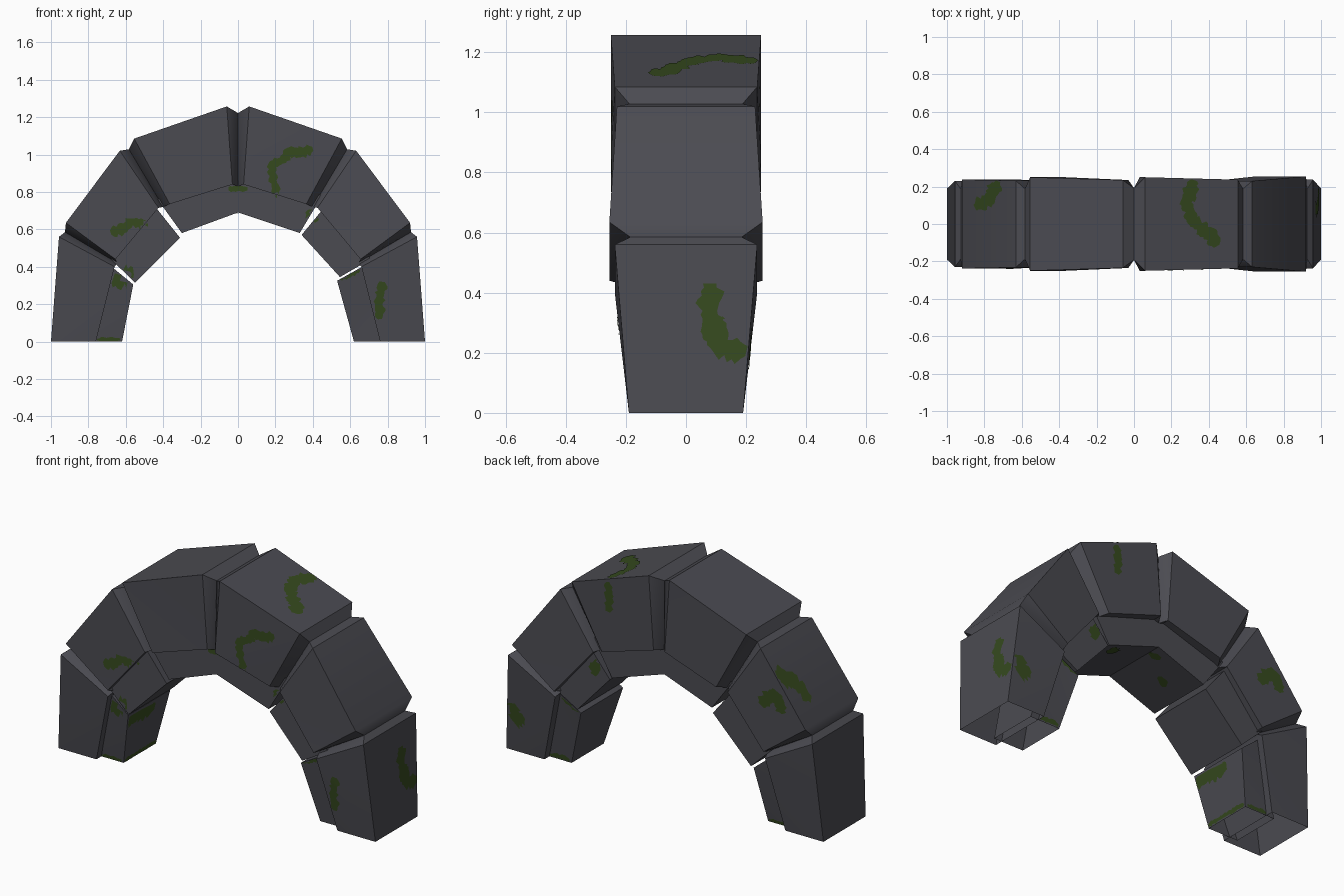
import bpy, bmesh, math, random
from mathutils import Vector
from mathutils.bvhtree import BVHTree

if "Cube" in bpy.data.objects:
    bpy.data.objects.remove(bpy.data.objects["Cube"])

random.seed(4)


def material(name, col):
    m = bpy.data.materials.new(name)
    m.diffuse_color = (*col, 1)
    m.use_nodes = True
    m.node_tree.nodes["Principled BSDF"].inputs["Base Color"].default_value = m.diffuse_color
    return m


STONE = material("dark stone", (0.070, 0.070, 0.083))
MOSS = material("moss green", (0.036, 0.068, 0.013))
all_verts, all_faces = [], []


def finish(name, bm, mat):
    me = bpy.data.meshes.new(name)
    bm.to_mesh(me)
    bm.free()
    me.materials.append(mat)
    ob = bpy.data.objects.new(name, me)
    bpy.context.collection.objects.link(ob)
    return ob


def stone(name, side, secs):
    """Stone lofted through sections (outer xz, inner xz, half width), open ended."""
    bm = bmesh.new()
    rings = []
    for o, i, w in secs:
        rings.append([bm.verts.new((side * p[0], y, p[1]))
                      for p, y in ((o, -w), (o, w), (i, w), (i, -w))])
    for a, b in zip(rings, rings[1:]):
        for k in range(4):
            bm.faces.new((a[k], a[(k + 1) % 4], b[(k + 1) % 4], b[k]))
    caps = [bm.faces.new(rings[0]), bm.faces.new(rings[-1][::-1])]
    bmesh.ops.recalc_face_normals(bm, faces=bm.faces)
    if secs[0][0][1] == 0:          # feet are open underneath
        bm.faces.remove(caps[0])
    bmesh.ops.triangulate(bm, faces=[f for f in bm.faces])
    bm.verts.index_update()
    base = len(all_verts)
    all_verts.extend(v.co.copy() for v in bm.verts)
    all_faces.extend([base + v.index for v in f.verts] for f in bm.faces)
    for f in bm.faces:
        f.smooth = True
    ob = finish(name, bm, STONE)
    ob.data.set_sharp_from_angle(angle=math.radians(35))


# Outer ring: corners in x, z of each stone, meeting in narrow grooves
OUTER = [
    ("leg_stone", (1, 0), (.76, 0), (.957, .56), (.66, .40)),
    ("shoulder_stone", (.92, .635), (.655, .44), (.632, 1.02), (.425, .715)),
    ("crown_stone", (.555, 1.085), (.365, .735), (.06, 1.257), (.03, .84)),
]
OUTER_W = {1: [(.19, .237), (.255, .23), (.237, .25)],
           -1: [(.19, .23), (.238, .232), (.25, .235)]}
GROOVES = [((.925, .585), (.645, .42), .185), ((.583, 1.028), (.40, .72), .188),
           ((0, 1.222), (0, .83), .192)]
# Narrower inner ring lining the opening
INNER = {
    1: [((.81, 0), (.62, 0), (.70, .42), (.53, .325)),
        ((.71, .44), (.545, .345), (.48, .74), (.34, .57)),
        ((.45, .78), (.33, .58), (0, .86), (0, .69))],
    -1: [((.81, 0), (.62, 0), (.70, .42), (.56, .305)),
         ((.69, .45), (.55, .315), (.45, .73), (.31, .555)),
         ((.43, .76), (.30, .58), (0, .86), (0, .69))],
}
INNER_W = [(.145, .19), (.20, .20), (.195, .195)]
for side, word in ((1, "right"), (-1, "left")):
    for k, (name, lo, li, ho, hi) in enumerate(OUTER):
        wl, wh = OUTER_W[side][k]
        secs = [(lo, li, wl), (ho, hi, wh), GROOVES[k]]
        if k:
            secs.insert(0, GROOVES[k - 1])
        stone(f"{word}_{name}", side, secs)
        lo, li, ho, hi = INNER[side][k]
        wl, wh = INNER_W[k]
        stone(f"{word}_lining_{name}", side, [(lo, li, wl), (ho, hi, wh)])

# Moss patches: ragged strips projected onto the stones
tree = BVHTree.FromPolygons(all_verts, all_faces)
VIEWS = {
    "front": (lambda a, b: (a, -2, b), (0, 1, 0)),
    "back": (lambda a, b: (a, 2, b), (0, -1, 0)),
    "top": (lambda a, b: (a, b, 2), (0, 0, -1)),
    "below": (lambda a, b: (a, b, -1), (0, 0, 1)),
    "right": (lambda a, b: (2, a, b), (-1, 0, 0)),
    "inside_right": (lambda a, b: (0, a, b), (1, 0, 0)),
    "inside_left": (lambda a, b: (0, a, b), (-1, 0, 0)),
}


def moss(view, r, *path):
    place, d = VIEWS[view]
    d = Vector(d)
    pts = [Vector(p) for p in path]
    line = []
    for a, b in zip(pts, pts[1:]):
        n = max(2, int((b - a).length / .012))
        line += [(a.lerp(b, i / n), (b - a).normalized()) for i in range(n)]
    line.append((pts[-1], (pts[-1] - pts[-2]).normalized()))
    bm = bmesh.new()
    rows = []
    for i, (p, t) in enumerate(line):
        end = min(i, len(line) - 1 - i)
        wide = r * min(1, .5 + .25 * end)
        n = Vector((-t.y, t.x))
        row = []
        for s in (-1, -.5, 0, .5, 1):
            q = p + n * s * wide * (random.uniform(.6, 1.3) if abs(s) == 1 else 1)
            hit, nor, _, _ = tree.ray_cast(Vector(place(q.x, q.y)), d)
            row.append((bm.verts.new(hit + nor * .003), nor, hit) if hit else None)
        rows.append(row)
    for a, b in zip(rows, rows[1:]):
        for k in range(4):
            quad = [a[k], a[k + 1], b[k + 1], b[k]]
            if None in quad:
                continue
            # keep only pieces lying on one surface
            _, n0, h0 = quad[0]
            if all(abs((q[2] - h0).dot(n0)) < .006 for q in quad):
                f = bm.faces.new([q[0] for q in quad])
                f.normal_update()
                if f.normal.dot(d) > 0:
                    f.normal_flip()
    finish("moss_patch", bm, MOSS)


moss("front", .022, (.21, .77), (.19, .86), (.175, .95), (.24, .97))
moss("front", .03, (.23, .96), (.28, 1.02), (.33, 1.01), (.40, 1.03))
moss("front", .028, (-.68, .58), (-.62, .60), (-.57, .64), (-.48, .63))
moss("front", .026, (.76, .12), (.755, .2), (.77, .32))
moss("front", .03, (.37, .70), (.42, .64))
moss("front", .06, (-.67, .37), (-.61, .35), (-.56, .34))
moss("front", .014, (-.755, .01), (-.63, .01))
moss("front", .016, (.54, .335), (.65, .385))
moss("front", .022, (-.05, .82), (.05, .82))
moss("top", .035, (.32, .235), (.28, .12), (.32, .01), (.40, -.05), (.44, -.12))
moss("top", .035, (-.73, .23), (-.76, .14), (-.85, .09))
moss("right", .038, (.08, .43), (.08, .30), (.12, .22), (.2, .2))
moss("back", .035, (-.78, .69), (-.73, .78), (-.68, .76), (-.64, .70))
moss("back", .04, (.95, .28), (.93, .18), (.87, .22))
moss("back", .025, (.32, 1.15), (.31, 1.05), (.32, .98))
moss("back", .035, (.41, .66), (.44, .57))
moss("back", .018, (.54, .335), (.65, .385))
moss("back", .016, (.755, .015), (.63, .015))
moss("back", .014, (-.755, .01), (-.63, .01))
moss("inside_left", .045, (-.19, .27), (-.08, .27), (.06, .26))
moss("inside_left", .014, (-.14, .015), (.14, .015))
moss("below", .03, (.22, .1), (.28, .17))
moss("below", .025, (-.06, .14), (.0, .12))
moss("below", .025, (-.2, .0), (-.14, .04))
